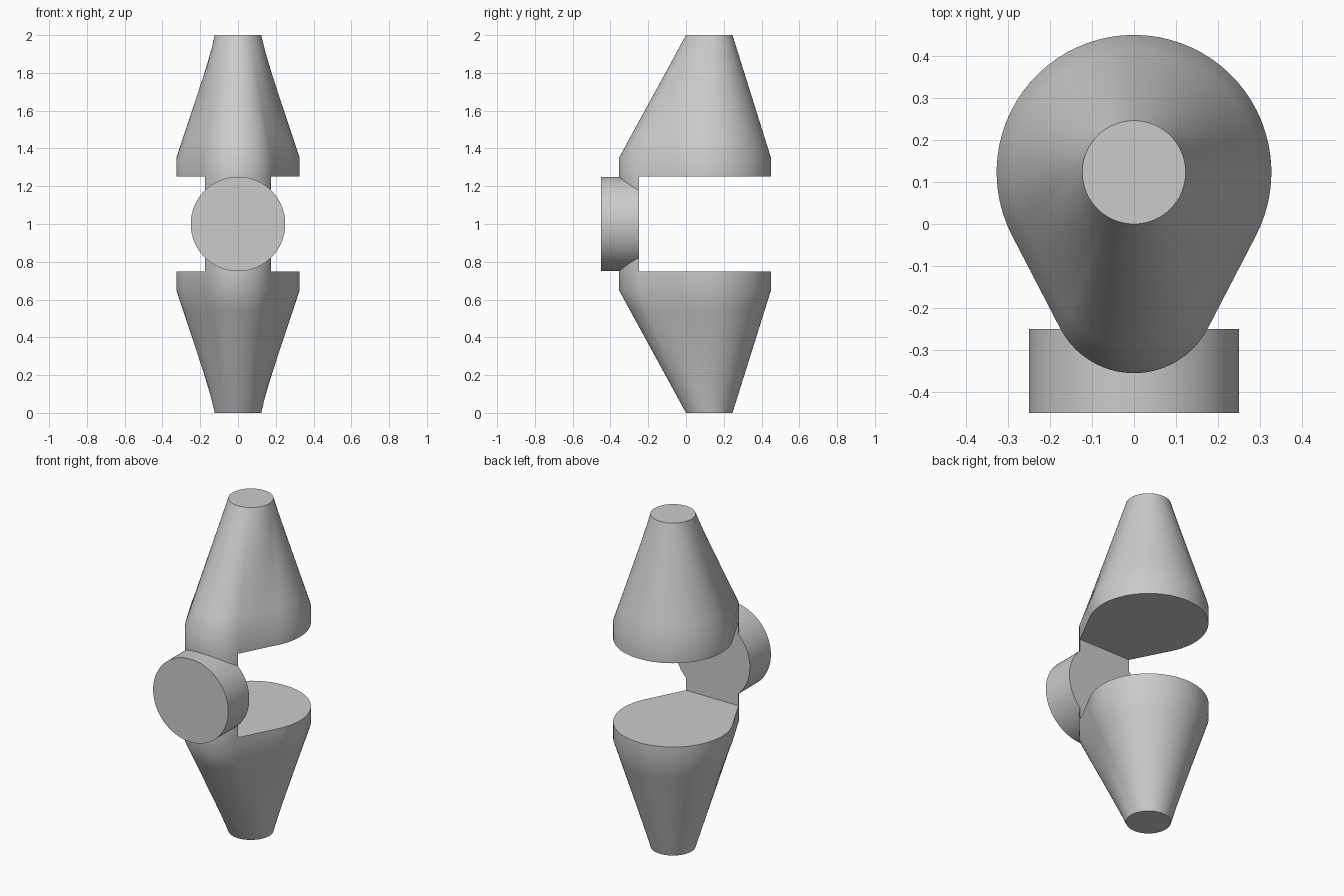
import bpy, bmesh, math
from math import sin, cos, pi

cube = bpy.data.objects.get("Cube")
if cube:
    bpy.data.objects.remove(cube, do_unlink=True)

grey = bpy.data.materials.new("plain grey")
grey.use_nodes = True
grey.diffuse_color = (0.6, 0.6, 0.6, 1)
grey.node_tree.nodes["Principled BSDF"].inputs["Base Color"].default_value = (0.6, 0.6, 0.6, 1)

AXIS_Y, TIP_R = 0.123, 0.123          # small round ends
BACK_R, FRONT_R, FRONT_Y = 0.327, 0.198, -0.157
TANGENT = pi / 2 + math.asin((BACK_R - FRONT_R) / (AXIS_Y - FRONT_Y))


def half_outline():
    """Matching points of the teardrop and the tip circle, from back to front."""
    def teardrop(a, r, y):
        return r * sin(a), y + r * cos(a)
    back_end, front_start = math.radians(80), math.radians(146)
    pairs = []
    for i in range(24):               # broad back arc
        f = i / 24
        pairs.append((teardrop(f * TANGENT, BACK_R, AXIS_Y), f * back_end))
    p, q = teardrop(TANGENT, BACK_R, AXIS_Y), teardrop(TANGENT, FRONT_R, FRONT_Y)
    for i in range(12):               # straight flank
        f = i / 12
        pairs.append(((p[0] + (q[0] - p[0]) * f, p[1] + (q[1] - p[1]) * f),
                      back_end + (front_start - back_end) * f))
    for i in range(15):               # narrow front arc
        f = i / 14
        pairs.append((teardrop(TANGENT + (pi - TANGENT) * f, FRONT_R, FRONT_Y),
                      front_start + (pi - front_start) * f))
    return [(d, (TIP_R * sin(b), AXIS_Y + TIP_R * cos(b))) for d, b in pairs]


def make_body():
    half = half_outline()
    mirrored = [((-d[0], d[1]), (-c[0], c[1])) for d, c in half[-2:0:-1]]
    outline = half + mirrored
    steps = 6
    rings = [(0.65 * i / steps, 1 - i / steps) for i in range(steps + 1)]
    rings += [(2 - z, t) for z, t in reversed(rings)]
    bm = bmesh.new()
    loops = [[bm.verts.new((d[0] + (c[0] - d[0]) * t, d[1] + (c[1] - d[1]) * t, z))
              for d, c in outline] for z, t in rings]
    n = len(outline)
    for low, high in zip(loops, loops[1:]):
        for i in range(n):
            j = (i + 1) % n
            bm.faces.new((low[i], low[j], high[j], high[i]))
    bm.faces.new(loops[0])
    bm.faces.new(loops[-1])
    bmesh.ops.recalc_face_normals(bm, faces=bm.faces)
    mesh = bpy.data.meshes.new("clamp_body")
    bm.to_mesh(mesh)
    bm.free()
    obj = bpy.data.objects.new("clamp_body", mesh)
    bpy.context.collection.objects.link(obj)
    mesh.materials.append(grey)
    return obj


def combine(target, tool, operation):
    mod = target.modifiers.new(operation.lower(), 'BOOLEAN')
    mod.operation, mod.solver, mod.object = operation, 'EXACT', tool
    bpy.ops.object.select_all(action='DESELECT')
    bpy.context.view_layer.objects.active = target
    target.select_set(True)
    bpy.ops.object.modifier_apply(modifier=mod.name)
    bpy.data.objects.remove(tool, do_unlink=True)


body = make_body()

# Round boss on the front
bpy.ops.mesh.primitive_cylinder_add(vertices=96, radius=0.25, depth=0.25,
                                    location=(0, -0.325, 1), rotation=(pi / 2, 0, 0))
boss = bpy.context.object
boss.data.materials.append(grey)
combine(body, boss, 'UNION')

# Square notch through the back, leaving a thin front bridge
bpy.ops.mesh.primitive_cube_add(size=1, location=(0, 0.25, 1))
notch = bpy.context.object
notch.scale = (1, 1, 0.504)
notch.hide_render = True
notch.data.materials.append(grey)
combine(body, notch, 'DIFFERENCE')

bpy.ops.object.select_all(action='DESELECT')
body.select_set(True)
bpy.context.view_layer.objects.active = body
bpy.ops.object.shade_smooth_by_angle(angle=math.radians(32))
